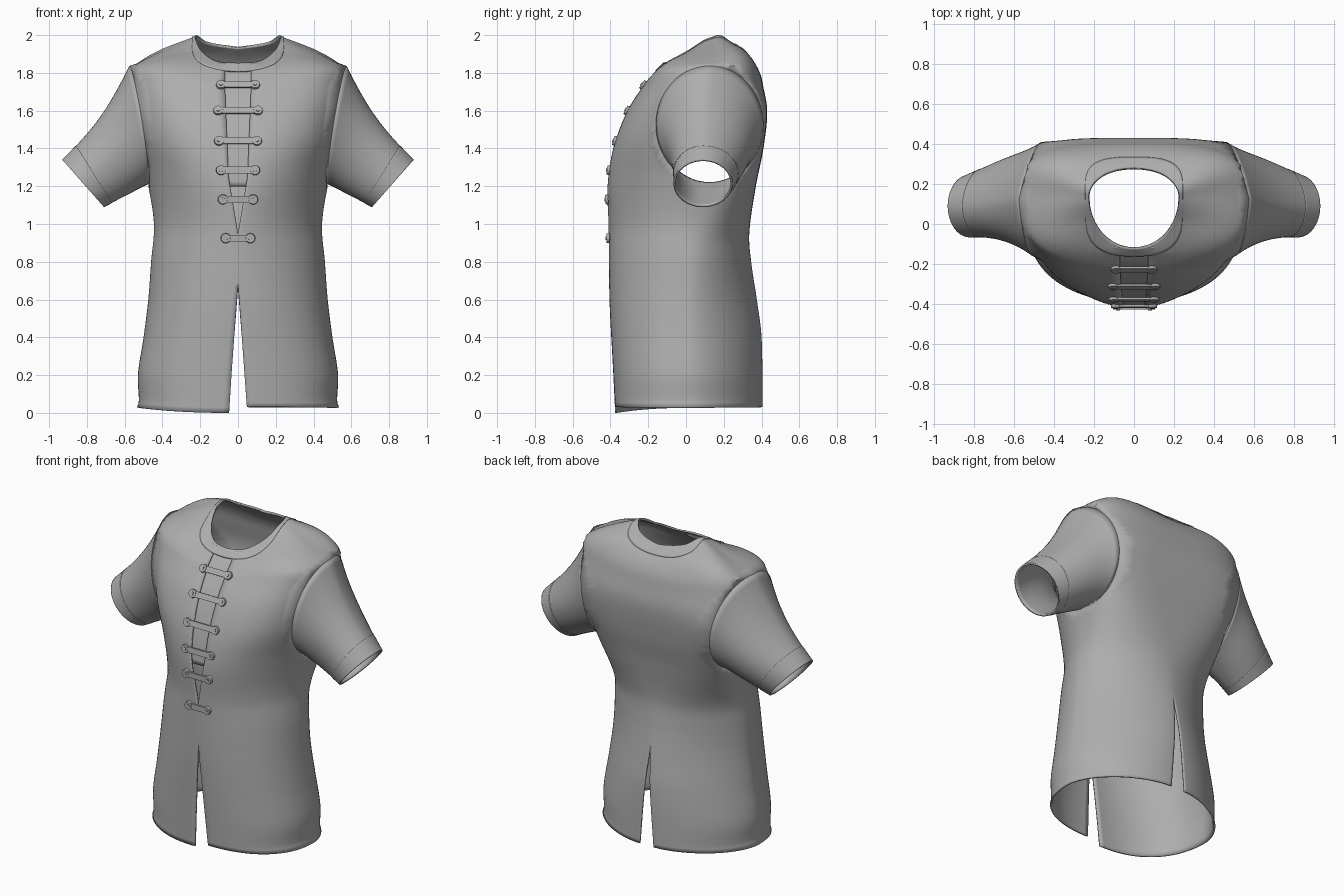
import bpy, bmesh, math
from mathutils import Vector, Matrix

old = bpy.data.objects.get("Cube")
if old:
    bpy.data.objects.remove(old)

cloth = bpy.data.materials.new("grey_cloth")
cloth.use_nodes = True
cloth.diffuse_color = (0.42, 0.42, 0.42, 1)
cloth.node_tree.nodes["Principled BSDF"].inputs["Base Color"].default_value = (0.42, 0.42, 0.42, 1)


def curve(points, x):
    """Smooth value through (x, value) points."""
    if x <= points[0][0]:
        return points[0][1]
    for i in range(len(points) - 1):
        (x0, a), (x1, b) = points[i], points[i + 1]
        if x <= x1:
            f = (x - x0) / (x1 - x0)
            p, q = points[max(i - 1, 0)], points[min(i + 2, len(points) - 1)]
            m0 = (b - p[1]) / (x1 - p[0]) * (x1 - x0)
            m1 = (q[1] - a) / (q[0] - x0) * (x1 - x0)
            return ((2*f**3 - 3*f**2 + 1) * a + (f**3 - 2*f**2 + f) * m0
                    + (3*f**2 - 2*f**3) * b + (f**3 - f**2) * m1)
    return points[-1][1]


def ramp(x, x0, x1):
    return min(1, max(0, (x - x0) / (x1 - x0)))


# Torso profiles by height, with squareness of the front and back
WIDTH = [(.03, .535), (.06, .525), (.2, .53), (.4, .5), (.6, .475), (.8, .46), (1, .445),
         (1.25, .485), (1.5, .54), (1.75, .57)]
FRONT = [(.03, -.375), (.3, -.39), (.6, -.405), (1, -.41), (1.2, -.415), (1.4, -.385),
         (1.6, -.31), (1.75, -.215)]
BACK = [(.03, .405), (.4, .4), (.6, .375), (.8, .345), (.95, .335), (1.2, .37),
        (1.4, .41), (1.6, .43), (1.75, .405)]
FRONT_POWER = [(.03, 2.3), (.6, 2.1), (1, 1.85), (1.25, 1.9), (1.5, 2.4), (1.75, 2.6)]
BACK_POWER = [(.03, 1.75), (.9, 1.9), (1.5, 4.4), (1.75, 3.2)]
NECK_Z = [(-90, 1.85), (-60, 1.86), (-30, 1.915), (-5, 1.98), (17, 1.995), (45, 1.96), (90, 1.935)]
TOP = 1.75


def ring(z, t):
    """Half cross-section: side factor, x and y at angle t (front -90, back 90)."""
    n = curve(FRONT_POWER if t < 0 else BACK_POWER, z)
    k = abs(math.cos(math.radians(t))) ** (2 / n)
    s = abs(math.sin(math.radians(t))) ** (2 / n)
    mid = .02 + .11 * ramp(z, .9, 1.5)
    end = curve(FRONT if t < 0 else BACK, z)
    return k, curve(WIDTH, z) * k, mid + (end - mid) * s


def torso(v, t, gap=0):
    """Torso surface; v above TOP runs over the shoulders to the neck at TOP + 1."""
    z = min(v, TOP)
    k, x, y = ring(z, t)
    c, d = math.cos(math.radians(t)), math.sin(math.radians(t))
    z += .07 * c * c * ramp(z, 1.4, TOP) ** 2
    s = min(1, max(0, v - TOP))
    if s > 0:
        x += (.225 * c - x) * s
        y += (.14 + (.26 if d < 0 else .14) * d - y) * s
        z += (curve(NECK_Z, t) - z) * s
        round_off = .015 * c * c + .04 * max(0, d) + .1 * (c * d) ** 2
        z += math.sin(math.pi * s ** .6) * round_off
    return Vector((x + gap * (1 - k), y, z))


def offset(v, t, amount):
    """Torso point pushed outward."""
    e = .01
    hi = min(v + e, TOP + 1)
    du = torso(v, min(t + 1, 90)) - torso(v, max(t - 1, -90))
    normal = du.cross(torso(hi, t) - torso(hi - 2 * e, t))
    if abs(t) > 89:
        normal.x = 0
    return torso(v, t) + normal.normalized() * amount


def add_grid(bm, func, us, vs, flip):
    rows = [[bm.verts.new(func(u, v)) for u in us] for v in vs]
    for a, b in zip(rows, rows[1:]):
        for i in range(len(us) - 1):
            f = [a[i], a[i + 1], b[i + 1], b[i]]
            bm.faces.new(f[::-1] if flip else f)


def finish(bm, name, thickness=0):
    bmesh.ops.remove_doubles(bm, verts=bm.verts, dist=.0005)
    mesh = bpy.data.meshes.new(name)
    bm.to_mesh(mesh)
    bm.free()
    obj = bpy.data.objects.new(name, mesh)
    bpy.context.collection.objects.link(obj)
    mesh.materials.append(cloth)
    if thickness:
        mod = obj.modifiers.new("thickness", "SOLIDIFY")
        mod.thickness, mod.offset = thickness, -1
    bpy.ops.object.select_all(action="DESELECT")
    obj.select_set(True)
    bpy.context.view_layer.objects.active = obj
    bpy.ops.object.shade_smooth_by_angle(angle=math.radians(40))


def steps(a, b, n):
    return [a + (b - a) * i / n for i in range(n + 1)]


def mirrored(p, side):
    return Vector((p.x * side, p.y, p.z))


# Armhole ellipse in the side plane
ARM_Y, ARM_Z, ARM_RY, ARM_RZ = .125, 1.525, .285, .312


def seam(a):
    c, d = math.cos(a), math.sin(a)
    x = .525 + .05 * c - .02 * abs(d) - .045 * max(0, d)
    return Vector((x, ARM_Y + ARM_RY * d, ARM_Z + ARM_RZ * c))


def arm_polar(p):
    dy, dz = (p.y - ARM_Y) / ARM_RY, (p.z - ARM_Z) / ARM_RZ
    return math.hypot(dy, dz), math.atan2(dy, dz)


def body_point(side):
    def point(t, v):
        if t < 0:
            gap = .05 * ramp(v, .95, 1.25) + .02 * ramp(v, 1.25, TOP) + .047 * ramp(v, .68, .03)
        else:
            gap = .05 * ramp(v, .66, .03)
        p = mirrored(torso(v, t, gap), side)
        if side < 0 and t < 0:
            p.z -= .03 * ramp(v, .2, .03) * math.sin(math.radians(t)) ** 2
        return p
    return point


# Torso with front and back vents, open neck and armholes
bm = bmesh.new()
for side in (-1, 1):
    add_grid(bm, body_point(side), steps(-90, 90, 72),
             steps(.03, TOP, 70) + steps(TOP, TOP + 1, 24)[1:], side < 0)
bmesh.ops.remove_doubles(bm, verts=bm.verts, dist=.0005)
holes = []
for f in bm.faces:
    c = f.calc_center_median()
    if abs(c.x) > .36 and arm_polar(c)[0] < 1.03:
        holes.append(f)
bmesh.ops.delete(bm, geom=holes, context="FACES")
for v in bm.verts:
    if v.is_boundary and abs(v.co.x) > .3 and v.co.z > 1.1:
        v.co = mirrored(seam(arm_polar(v.co)[1]), math.copysign(1, v.co.x))
finish(bm, "torso", .01)


# Collar band, wide at front and back and narrow on the shoulders
def collar_point(side):
    def point(t, q):
        wide = .05 + .37 * math.sin(math.radians(t)) ** 2
        return mirrored(offset(TOP + 1 - (1 - q) * wide, t, .004), side)
    return point


bm = bmesh.new()
for side in (-1, 1):
    add_grid(bm, collar_point(side), steps(-90, 90, 48), steps(0, 1, 6), side < 0)
finish(bm, "collar", .01)

# Panel behind the laced opening
bm = bmesh.new()
for side in (-1, 1):
    add_grid(bm, lambda x, z: Vector((side * x, torso(z, -90).y + .012, torso(z, -90).z)),
             steps(0, .085, 4), steps(1.2, TOP, 20) + [TOP + .5, TOP + .8], side < 0)
finish(bm, "placket", .004)


def sleeve_point(side, puff=0):
    def point(a, s):
        c, d = math.cos(a), math.sin(a)
        start = seam(a)
        end = Vector((.82 + .11 * c, .09 + .155 * d, 1.215 + .125 * c))
        p = start.lerp(end, s)
        p.y = start.y + (end.y - start.y) * (1 - (1 - s) ** 2.5)
        bulge = math.sin(math.pi * s)
        dip = -.022 * max(0, c) * bulge
        p += Vector((dip, .055 * max(0, d) * bulge, dip))
        return mirrored(p + Vector((.5 * c, d, .6 * c)) * puff, side)
    return point


# Short sleeves and cuff bands
for side, label in ((1, "left"), (-1, "right")):
    for part, first, puff, thick in (("_sleeve", 0, 0, .01), ("_cuff", .83, .002, .006)):
        bm = bmesh.new()
        add_grid(bm, sleeve_point(side, puff), steps(0, 2 * math.pi, 56),
                 steps(first, 1, 16), side > 0)
        finish(bm, label + part, thick)

# Strap fasteners: bar, round tabs and studs
straps = [(1.735, .09), (1.6, .105), (1.44, .1), (1.285, .09), (1.13, .08), (.925, .065)]
for number, (z, half) in enumerate(straps, 1):
    up = (torso(z + .02, -90) - torso(z - .02, -90)).normalized()
    out = Vector((1, 0, 0)).cross(up)
    frame = Matrix((Vector((1, 0, 0)), up, out)).transposed().to_4x4()
    frame.translation = torso(z, -90) + out * .004
    bm = bmesh.new()
    bmesh.ops.create_cube(bm, size=1, matrix=frame @ Matrix.Diagonal((2 * half, .036, .012, 1)))
    for x in (-half, half):
        for radius, depth in ((.027, .016), (.011, .024)):
            bmesh.ops.create_cone(bm, cap_ends=True, segments=16, radius1=radius, radius2=radius * .9,
                                  depth=depth, matrix=frame @ Matrix.Translation((x, 0, 0)))
    finish(bm, "strap_%d" % number)
